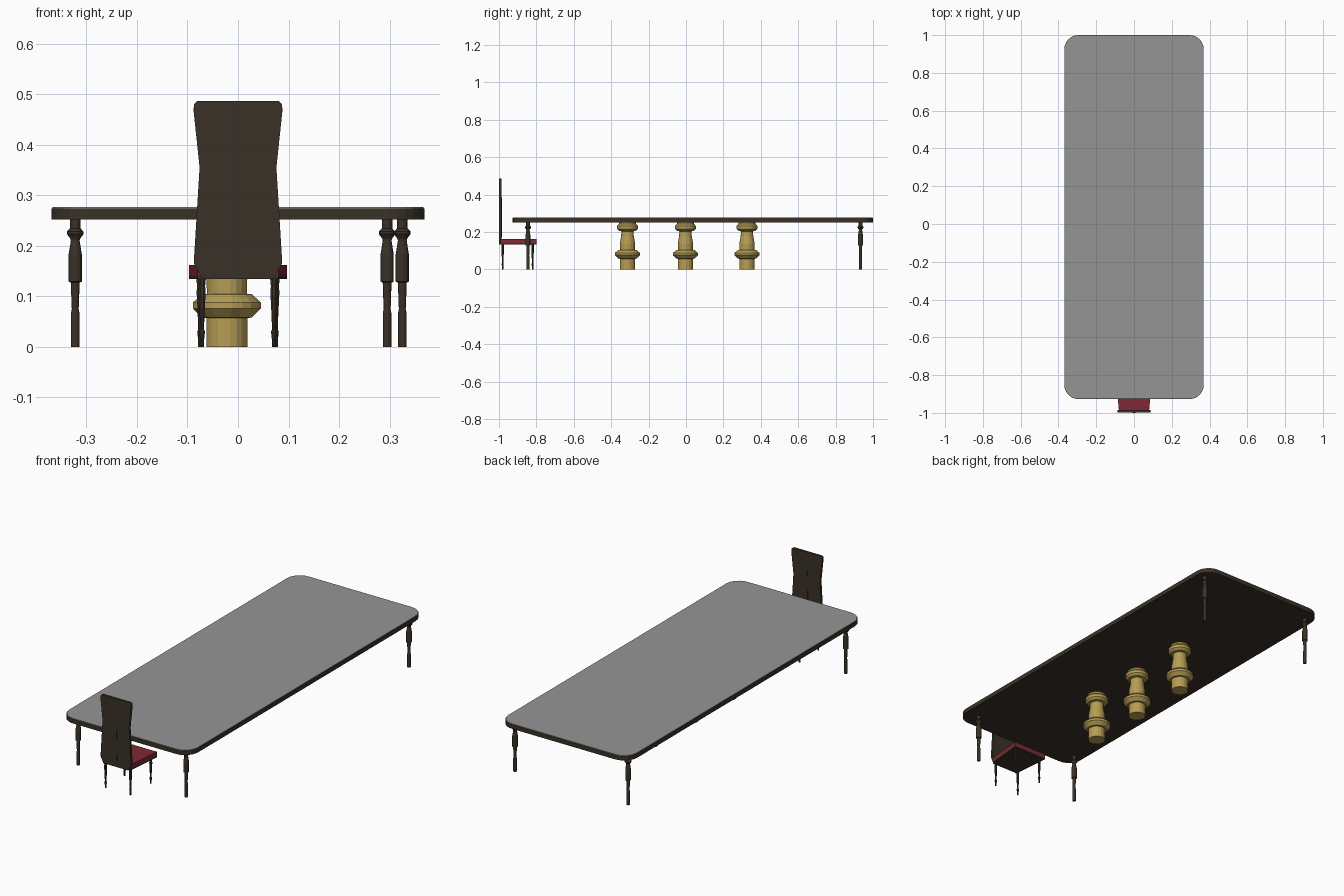
import bpy, bmesh, math

if "Cube" in bpy.data.objects:
    bpy.data.objects.remove(bpy.data.objects["Cube"])


def material(name, rgb):
    m = bpy.data.materials.new(name)
    m.diffuse_color = (*rgb, 1)
    m.use_nodes = True
    m.node_tree.nodes["Principled BSDF"].inputs["Base Color"].default_value = m.diffuse_color
    return m


WOOD = material("dark wood", (0.042, 0.031, 0.020))
GREY = material("grey top", (0.30, 0.30, 0.30))
GOLD = material("brass", (0.47, 0.34, 0.09))
RED = material("red cushion", (0.21, 0.022, 0.034))


def finish(name, bm, *mats):
    bmesh.ops.recalc_face_normals(bm, faces=bm.faces)
    me = bpy.data.meshes.new(name)
    bm.to_mesh(me)
    bm.free()
    for m in mats:
        me.materials.append(m)
    ob = bpy.data.objects.new(name, me)
    bpy.context.collection.objects.link(ob)
    return ob


def prism(bm, points, offset):
    """Extrude a closed outline of 3D points by an offset vector."""
    face = bm.faces.new([bm.verts.new(p) for p in points])
    new = bmesh.ops.extrude_face_region(bm, geom=[face])["geom"]
    bmesh.ops.translate(bm, vec=offset, verts=[v for v in new if isinstance(v, bmesh.types.BMVert)])


def turned(name, profile, x, y, sides, mat):
    """Lathe a (radius, z) profile with capped ends."""
    bm = bmesh.new()
    rings = []
    for r, z in profile:
        rings.append([bm.verts.new((x + r * math.cos(math.tau * (i + .5) / sides),
                                    y + r * math.sin(math.tau * (i + .5) / sides), z))
                      for i in range(sides)])
    for a, b in zip(rings, rings[1:]):
        for i in range(sides):
            j = (i + 1) % sides
            bm.faces.new((a[i], a[j], b[j], b[i]))
    bm.faces.new(rings[0])
    bm.faces.new(rings[-1])
    return finish(name, bm, mat)


def rounded_rect(x0, x1, y0, y1, r, z, steps=6):
    pts = []
    corners = [(x1 - r, y1 - r), (x0 + r, y1 - r), (x0 + r, y0 + r), (x1 - r, y0 + r)]
    for k, (cx, cy) in enumerate(corners):
        for i in range(steps + 1):
            a = math.pi / 2 * (k + i / steps)
            pts.append((cx + r * math.cos(a), cy + r * math.sin(a), z))
    return pts


# table slab with a thin grey sheet on top
bm = bmesh.new()
prism(bm, rounded_rect(-.369, .369, -.927, 1.0, .075, .252), (0, 0, .022))
finish("table_slab", bm, WOOD)
bm = bmesh.new()
prism(bm, rounded_rect(-.367, .367, -.925, .998, .073, .274), (0, 0, .003))
finish("table_surface", bm, GREY)

# turned table legs
LEG = [(.0085, 0), (.0085, .068), (.007, .075), (.0075, .083), (.009, .127), (.0135, .129),
       (.0135, .183), (.009, .210), (.010, .214), (.017, .223), (.017, .228),
       (.011, .234), (.011, .252)]
for name, x, y in [("front_left", -.322, -.845), ("front_right", .295, -.845),
                   ("back_left", -.322, .933), ("back_right", .325, .933)]:
    turned(name + "_table_leg", LEG, x, y, 12, WOOD)

# brass pedestals
PED = [(.041, 0), (.041, .057), (.050, .058), (.068, .076), (.068, .088), (.050, .104),
       (.040, .105), (.041, .140), (.034, .180), (.033, .204), (.046, .206), (.057, .217),
       (.057, .232), (.046, .244), (.046, .252)]
for i, y in enumerate((-.313, -.003, .326)):
    turned(f"pedestal_{i + 1}", PED, -.022, y, 20, GOLD)

# chair seat: wooden base and red cushion, wider towards the table
for name, z, h, mat in [("seat_base", .134, .007, WOOD), ("seat_cushion", .141, .021, RED)]:
    bm = bmesh.new()
    prism(bm, [(-.080, -.988, z), (.080, -.988, z), (.097, -.80, z), (-.097, -.80, z)], (0, 0, h))
    finish(name, bm, mat)

# waisted chair back
half = [(.071, .134), (.087, .165), (.087, .175), (.076, .355), (.088, .468), (.087, .480), (.081, .486)]
outline = half + [(-x, z) for x, z in reversed(half)]
bm = bmesh.new()
prism(bm, [(x, -.9985, z) for x, z in outline], (0, .0125, 0))
finish("chair_back", bm, WOOD)

# tapered splat on the back, on both faces
for name, y in [("rear_splat", -1.0), ("front_splat", -.987)]:
    bm = bmesh.new()
    prism(bm, [(-.009, y, .17), (.009, y, .17), (.004, y, .385), (-.004, y, .385)], (0, .0025, 0))
    finish(name, bm, WOOD)

# chair legs
CHAIR_LEG = [(.004, 0), (.004, .012), (.0062, .030), (.004, .034), (.005, .060), (.0075, .108),
             (.0065, .120), (.008, .134)]
for side, s in (("left", -1), ("right", 1)):
    turned(f"chair_rear_{side}_leg", CHAIR_LEG, s * .071, -.980, 8, WOOD)
    turned(f"chair_front_{side}_leg", CHAIR_LEG, s * .075, -.82, 8, WOOD)
